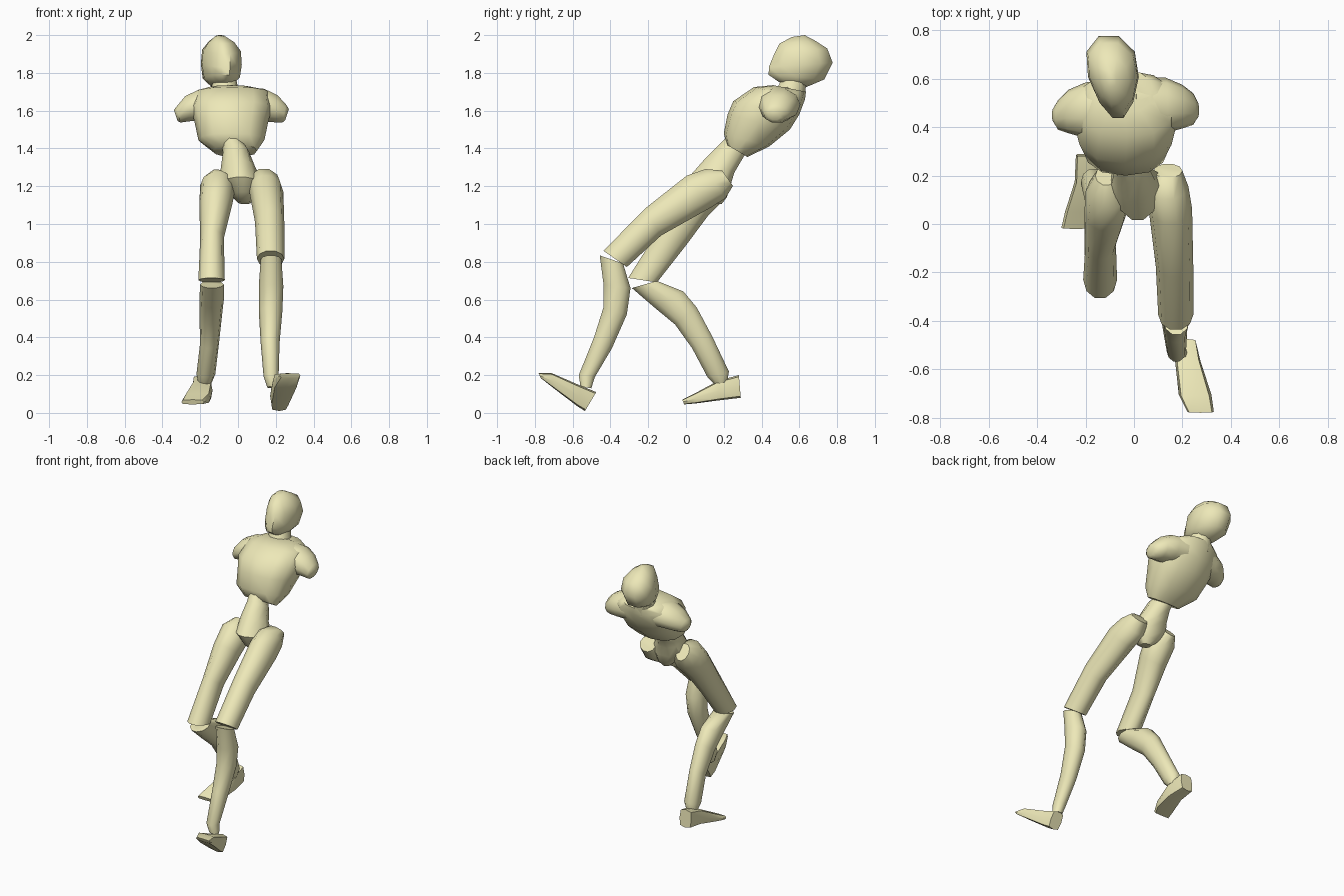
import bpy, bmesh, math
from mathutils import Vector

mat = bpy.data.materials.new("pale_yellow")
mat.diffuse_color = (0.85, 0.81, 0.48, 1)


def spow(v, p):
    return math.copysign(abs(v) ** p, v)


def loft(name, rings, n=10, p=1.0, angle=50):
    """Skin rings of (centre, half axis a, half axis b, egg taper) and cap both ends."""
    bm = bmesh.new()
    loops = []
    for c, a, b, egg in rings:
        loop = []
        for i in range(n):
            t = 2 * math.pi * i / n
            s, k = spow(math.sin(t), p), spow(math.cos(t), p)
            loop.append(bm.verts.new(c + b * s + a * k * (1 - egg * s)))
        loops.append(loop)
    for l0, l1 in zip(loops, loops[1:]):
        for i in range(n):
            j = (i + 1) % n
            bm.faces.new((l0[i], l0[j], l1[j], l1[i]))
    bm.faces.new(loops[0][::-1])
    bm.faces.new(loops[-1])
    bmesh.ops.recalc_face_normals(bm, faces=bm.faces)
    me = bpy.data.meshes.new(name)
    bm.to_mesh(me)
    bm.free()
    me.materials.append(mat)
    ob = bpy.data.objects.new(name, me)
    bpy.context.collection.objects.link(ob)
    bpy.ops.object.select_all(action='DESELECT')
    ob.select_set(True)
    bpy.context.view_layer.objects.active = ob
    bpy.ops.object.shade_smooth_by_angle(angle=math.radians(angle))
    return ob


def section(yf, zf, yb, zb, x0, x1, dx=0, egg=0):
    """Ring from its front and back points in side view and its x range."""
    c = Vector(((x0 + x1) / 2, (yf + yb) / 2, (zf + zb) / 2))
    return c, Vector(((x1 - x0) / 2, 0, 0)), Vector((dx, (yf - yb) / 2, (zf - zb) / 2)), egg


def body(name, rows, **kw):
    loft(name, [section(*r) for r in rows], **kw)


# head and neck
body("head", [
    (0.50, 1.745, 0.63, 1.72, -0.14, -0.03, 0.01, 0.15),
    (0.43, 1.79, 0.74, 1.765, -0.18, 0.01, 0.02, 0.3),
    (0.43, 1.83, 0.785, 1.855, -0.19, 0.02, 0.02, 0.3),
    (0.46, 1.90, 0.755, 1.93, -0.185, 0.015, 0.02, 0.25),
    (0.49, 1.955, 0.69, 1.97, -0.155, -0.02, 0.01, 0.2),
    (0.56, 1.99, 0.63, 2.0, -0.12, -0.07, 0, 0)])
body("neck", [
    (0.46, 1.69, 0.62, 1.64, -0.15, 0.02),
    (0.49, 1.74, 0.635, 1.70, -0.14, 0.0),
    (0.51, 1.79, 0.64, 1.75, -0.14, -0.01)])

# ribcage
body("chest", [
    (0.215, 1.42, 0.325, 1.355, -0.13, 0.10),
    (0.20, 1.48, 0.44, 1.41, -0.21, 0.14),
    (0.22, 1.58, 0.55, 1.50, -0.23, 0.16),
    (0.25, 1.65, 0.60, 1.58, -0.25, 0.18),
    (0.36, 1.725, 0.63, 1.66, -0.23, 0.17),
    (0.46, 1.735, 0.635, 1.70, -0.16, 0.08)], n=12, p=0.85)

# shoulder stubs: x, y, z, y radius, z radius
for name, side, rows in (
        ("right_shoulder", 1, [(0.0, 0.50, 1.64, 0.11, 0.09), (0.13, 0.49, 1.63, 0.115, 0.09),
                               (0.20, 0.485, 1.61, 0.09, 0.075), (0.245, 0.475, 1.585, 0.065, 0.05),
                               (0.26, 0.47, 1.58, 0.035, 0.03)]),
        ("left_shoulder", -1, [(-0.09, 0.49, 1.64, 0.11, 0.09), (-0.20, 0.47, 1.63, 0.115, 0.085),
                               (-0.27, 0.465, 1.61, 0.09, 0.07), (-0.315, 0.45, 1.58, 0.06, 0.045),
                               (-0.33, 0.45, 1.575, 0.03, 0.03)])):
    loft(name, [(Vector((x, y, z)), Vector((0, ry, 0)), Vector((side * 0.01, 0, rz)), 0)
                for x, y, z, ry, rz in rows])

# waist tapering into the pelvis
body("waist_pelvis", [
    (0.22, 1.47, 0.33, 1.39, -0.09, 0.02),
    (0.17, 1.42, 0.30, 1.34, -0.08, 0.06),
    (0.09, 1.34, 0.26, 1.27, -0.09, 0.09, 0, 0.15),
    (0.01, 1.25, 0.24, 1.20, -0.10, 0.13, 0, 0.4),
    (0.05, 1.17, 0.22, 1.14, -0.04, 0.10, 0, 0.3),
    (0.11, 1.12, 0.19, 1.105, 0.0, 0.07)])

# thighs, open hinge ends at the knees
body("right_thigh", [
    (0.19, 1.285, 0.25, 1.20, 0.08, 0.20),
    (0.10, 1.295, 0.21, 1.13, 0.05, 0.225),
    (0.0, 1.26, 0.13, 1.08, 0.06, 0.24),
    (-0.22, 1.085, -0.13, 0.935, 0.09, 0.245),
    (-0.44, 0.86, -0.31, 0.77, 0.10, 0.245)])
body("left_thigh", [
    (0.16, 1.29, 0.24, 1.20, -0.16, -0.07),
    (0.06, 1.28, 0.21, 1.13, -0.20, -0.01),
    (-0.03, 1.17, 0.12, 1.04, -0.205, -0.03),
    (-0.15, 0.97, 0.0, 0.88, -0.20, -0.075),
    (-0.31, 0.715, -0.15, 0.69, -0.21, -0.07)])

# lower legs
body("right_calf", [
    (-0.46, 0.835, -0.33, 0.79, 0.12, 0.23),
    (-0.44, 0.68, -0.29, 0.66, 0.11, 0.24),
    (-0.44, 0.56, -0.31, 0.52, 0.11, 0.235),
    (-0.49, 0.40, -0.39, 0.34, 0.12, 0.22),
    (-0.57, 0.20, -0.48, 0.19, 0.135, 0.215),
    (-0.56, 0.14, -0.50, 0.13, 0.155, 0.22)])
body("left_calf", [
    (-0.29, 0.66, -0.15, 0.70, -0.20, -0.075),
    (-0.17, 0.555, -0.01, 0.645, -0.205, -0.075),
    (-0.06, 0.465, 0.06, 0.56, -0.205, -0.085),
    (0.03, 0.34, 0.14, 0.41, -0.20, -0.10),
    (0.11, 0.19, 0.23, 0.22, -0.22, -0.12),
    (0.15, 0.15, 0.22, 0.165, -0.21, -0.14)])

# wedge feet
body("right_foot", [
    (-0.475, 0.11, -0.535, 0.01, 0.175, 0.26),
    (-0.56, 0.145, -0.575, 0.035, 0.17, 0.275),
    (-0.71, 0.21, -0.70, 0.13, 0.185, 0.32),
    (-0.78, 0.21, -0.77, 0.185, 0.22, 0.33)], n=8, p=0.45, angle=35)
body("left_foot", [
    (0.28, 0.20, 0.29, 0.08, -0.24, -0.15),
    (0.17, 0.17, 0.18, 0.067, -0.245, -0.135),
    (0.05, 0.105, 0.05, 0.05, -0.285, -0.145),
    (-0.02, 0.07, -0.01, 0.045, -0.30, -0.18)], n=8, p=0.45, angle=35)
